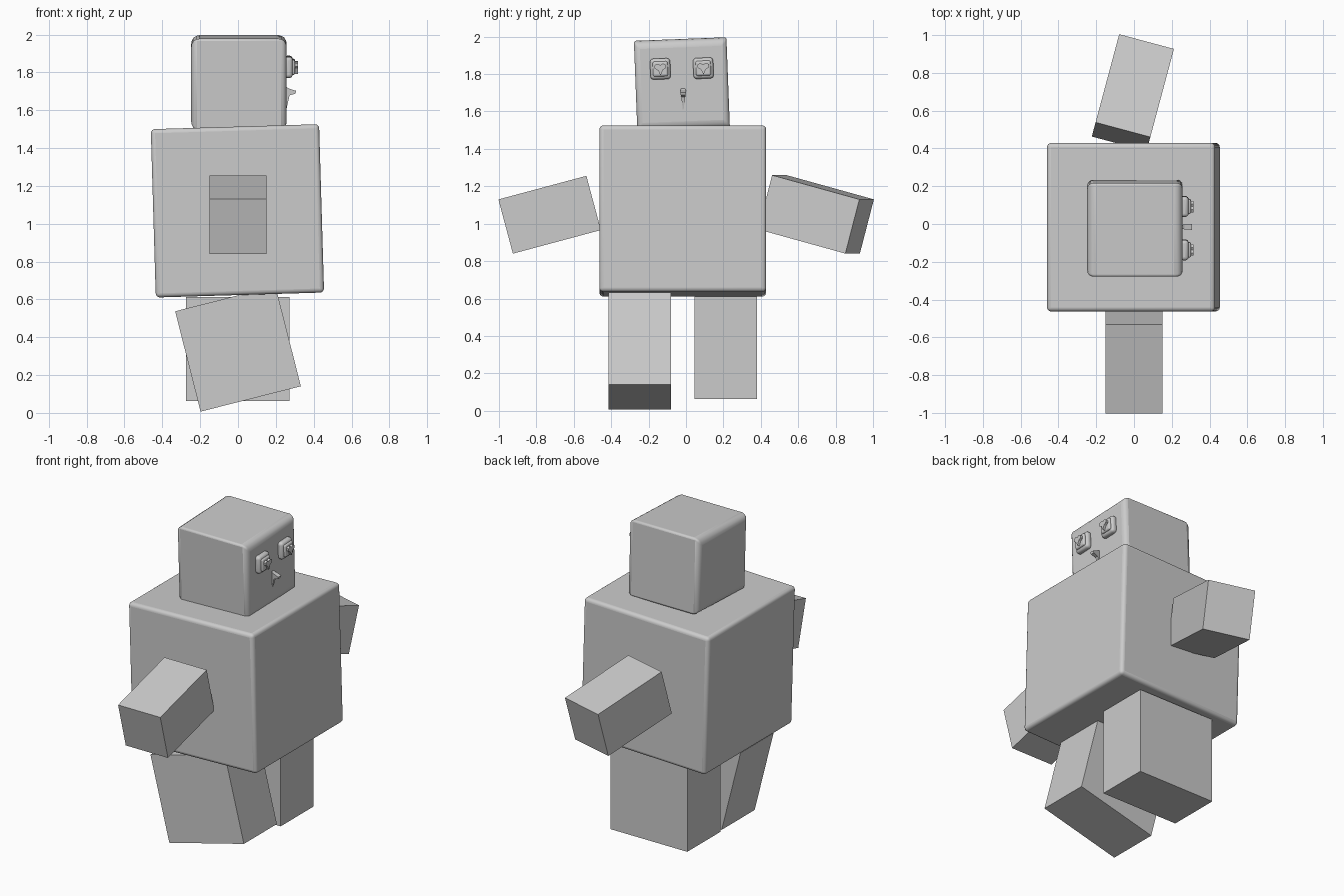
import bpy, bmesh
from math import radians
from mathutils import Matrix, Euler

cube = bpy.data.objects.get("Cube")
if cube:
    bpy.data.objects.remove(cube, do_unlink=True)

grey = bpy.data.materials.new("plain_grey")
grey.use_nodes = True
colour = (0.6, 0.6, 0.6, 1)
grey.diffuse_color = colour
grey.node_tree.nodes["Principled BSDF"].inputs["Base Color"].default_value = colour


def finish(name, bm, centre, turn):
    bmesh.ops.recalc_face_normals(bm, faces=bm.faces)
    mesh = bpy.data.meshes.new(name)
    bm.to_mesh(mesh)
    bm.free()
    mesh.materials.append(grey)
    ob = bpy.data.objects.new(name, mesh)
    bpy.context.collection.objects.link(ob)
    ob.location = centre
    ob.rotation_euler = [radians(a) for a in turn]
    return ob


def box(name, centre, size, turn=(0, 0, 0), rounding=0, weights=(1, 1, 1)):
    """Box, optionally rounded by a weight for the edges along each axis."""
    bm = bmesh.new()
    bmesh.ops.create_cube(bm, size=1, matrix=Matrix.Diagonal((*size, 1)))
    if rounding:
        layer = bm.edges.layers.float.new("bevel_weight_edge")
        for e in bm.edges:
            d = e.verts[1].co - e.verts[0].co
            axis = max(range(3), key=lambda i: abs(d[i]))
            e[layer] = weights[axis]
    ob = finish(name, bm, centre, turn)
    if rounding:
        mod = ob.modifiers.new("rounding", 'BEVEL')
        mod.limit_method = 'WEIGHT'
        mod.width = rounding
        mod.segments = 4
        bpy.ops.object.select_all(action='DESELECT')
        ob.select_set(True)
        bpy.context.view_layer.objects.active = ob
        bpy.ops.object.shade_smooth_by_angle(angle=radians(35))
    return ob


def plate(name, outline, depth, centre, turn):
    """Flat outline in y and z, pushed out along x."""
    bm = bmesh.new()
    face = bm.faces.new([bm.verts.new((0, y, z)) for y, z in outline])
    push = bmesh.ops.extrude_face_region(bm, geom=[face])
    for v in push["geom"]:
        if isinstance(v, bmesh.types.BMVert):
            v.co.x = depth
    return finish(name, bm, centre, turn)


# Torso and head
box("torso", (-0.003, -0.017, 1.068), (0.89, 0.892, 0.89), (0, -1.7, 0), 0.022)
head_turn = (2.2, 0, 0)
head_centre = (0.005, -0.022, 1.745)
box("head", head_centre, (0.505, 0.495, 0.485), head_turn, 0.05, (0.25, 0.9, 0.6))

# Arms
box("right_arm", (0, -0.729, 1.048), (0.3, 0.487, 0.3), (15, 0, 0))
box("left_arm", (-0.006, 0.695, 1.05), (0.3, 0.5, 0.3), (-15, 0, -15))

# Legs
box("right_leg", (0, -0.247, 0.339), (0.547, 0.335, 0.547), (0, -14.2, 0))
box("left_leg", (-0.002, 0.213, 0.337), (0.547, 0.335, 0.55))

# Eyes: rounded base, raised rim and a heart-shaped pupil
roll = Euler([radians(a) for a in head_turn]).to_matrix().to_4x4()
heart = [(0, -0.035), (0.012, -0.008), (0.03, 0.004), (0.03, 0.02), (0.015, 0.028),
         (0, 0.02), (-0.015, 0.028), (-0.03, 0.02), (-0.03, 0.004), (-0.012, -0.008)]
for side, y, z in (("right", -0.112, 0.087), ("left", 0.118, 0.082)):
    def spot(x):
        return Matrix.Translation(head_centre) @ roll @ Matrix.Translation((x, y, z))
    box(side + "_eye", spot(0.262).translation, (0.044, 0.108, 0.112), head_turn, 0.018)
    box(side + "_eye_mound", spot(0.284).translation, (0.024, 0.08, 0.08), head_turn, 0.01)
    plate(side + "_pupil", heart, 0.018, spot(0.293).translation, head_turn)

# Beak: hooked side profile tapering to a point at the bottom
bm = bmesh.new()
profile = [(0.24, 1.735, 0.004), (0.268, 1.715, 0.014), (0.308, 1.702, 0.016),
           (0.304, 1.688, 0.013), (0.272, 1.678, 0.01), (0.264, 1.64, 0.006),
           (0.255, 1.60, 0.001), (0.24, 1.60, 0.001)]
sides = [[bm.verts.new((x, s * half, z - 1.67)) for x, z, half in profile] for s in (-1, 1)]
for ring in sides:
    bm.faces.new(ring)
for i in range(len(profile)):
    j = (i + 1) % len(profile)
    bm.faces.new((sides[0][i], sides[0][j], sides[1][j], sides[1][i]))
finish("beak", bm, (0, -0.015, 1.67), (0, 0, 0))
